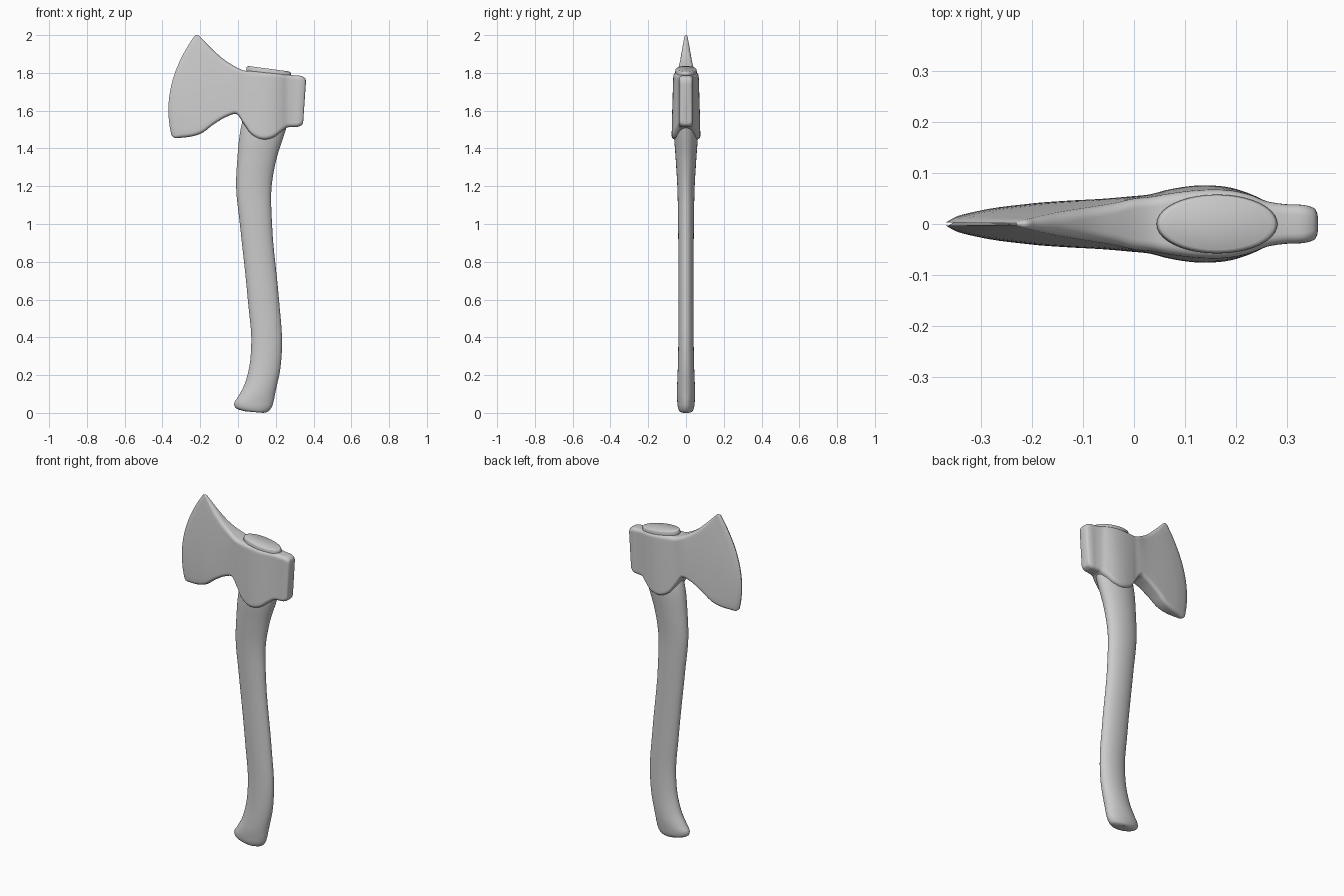
import bpy, bmesh, math

if "Cube" in bpy.data.objects:
    bpy.data.objects.remove(bpy.data.objects["Cube"])


def lerp(a, b, t):
    return a + (b - a) * t


def smooth_rows(rows, steps):
    """Spline through parameter rows, spaced by their distance."""
    n = len(rows)
    d = [max(math.dist(rows[i], rows[i + 1]), 1e-5) for i in range(n - 1)]
    slope = [[(b - a) / d[i] for a, b in zip(rows[i], rows[i + 1])] for i in range(n - 1)]
    tan = [slope[0]]
    for i in range(1, n - 1):
        k = d[i - 1] / (d[i - 1] + d[i])
        tan.append([lerp(a, b, k) for a, b in zip(slope[i - 1], slope[i])])
    tan.append(slope[-1])
    out = []
    for i in range(n - 1):
        for j in range(steps):
            t = j / steps
            h0, h1 = 2*t**3 - 3*t**2 + 1, t**3 - 2*t**2 + t
            h2, h3 = 3*t**2 - 2*t**3, t**3 - t**2
            out.append([h0*a + h1*d[i]*m + h2*b + h3*d[i]*q for a, m, b, q in
                        zip(rows[i], tan[i], rows[i + 1], tan[i + 1])])
    return out + [list(rows[-1])]


def loft(name, rings):
    bm = bmesh.new()
    loops = [[bm.verts.new(p) for p in ring] for ring in rings]
    n = len(loops[0])
    for a, b in zip(loops, loops[1:]):
        for i in range(n):
            j = (i + 1) % n
            bm.faces.new((a[i], a[j], b[j], b[i]))
    bm.faces.new(loops[0])
    bm.faces.new(loops[-1])
    bmesh.ops.recalc_face_normals(bm, faces=bm.faces[:])
    me = bpy.data.meshes.new(name)
    bm.to_mesh(me)
    bm.free()
    ob = bpy.data.objects.new(name, me)
    bpy.context.collection.objects.link(ob)
    bpy.ops.object.select_all(action='DESELECT')
    ob.select_set(True)
    bpy.context.view_layer.objects.active = ob
    bpy.ops.object.shade_smooth_by_angle(angle=math.radians(40))
    return ob


# Curved handle: left x, left z, right x, right z, half thickness
handle_rows = [
    (.04, .008, .135, .000, .028), (.0, .019, .163, .010, .038),
    (-.015, .030, .178, .030, .043), (-.020, .05, .188, .06, .046),
    (.0, .085, .196, .10, .048), (.03, .14, .207, .15, .047),
    (.055, .22, .222, .22, .044), (.07, .35, .233, .35, .041),
    (.052, .6, .217, .6, .040), (.01, 1.0, .18, 1.0, .042),
    (-.01, 1.2, .178, 1.2, .046), (-.003, 1.35, .205, 1.35, .055),
    (.01, 1.48, .247, 1.48, .063), (.03, 1.58, .27, 1.56, .060),
    (.045, 1.80, .28, 1.77, .057), (.045, 1.825, .28, 1.796, .057),
    (.048, 1.833, .277, 1.804, .055), (.056, 1.836, .269, 1.808, .051)]


def handle_ring(row, n=40):
    xl, zl, xr, zr, w = row
    ring = []
    for i in range(n):
        a = 2 * math.pi * i / n
        t = (1 + math.cos(a)) / 2
        ring.append((lerp(xl, xr, t), w * math.sin(a), lerp(zl, zr, t)))
    return ring


loft("handle", [handle_ring(r) for r in smooth_rows(handle_rows, 5)])

# Head, cutting edge to poll: bottom x, z, top x, z, bow, half thickness bottom, top
head_rows = [
    (-.353, 1.472, -.230, 1.996, .062, .003, .002),
    (-.337, 1.457, -.213, 2.000, .060, .014, .007),
    (-.295, 1.457, -.190, 1.980, .055, .026, .012),
    (-.200, 1.477, -.140, 1.930, .040, .040, .022),
    (-.125, 1.530, -.080, 1.875, .020, .046, .032),
    (-.055, 1.570, -.030, 1.842, .010, .050, .041),
    (-.010, 1.582, .000, 1.825, .0, .054, .049),
    (.030, 1.530, .035, 1.812, .0, .058, .053),
    (.070, 1.475, .070, 1.809, .0, .068, .059),
    (.135, 1.447, .135, 1.805, .0, .076, .066),
    (.190, 1.460, .190, 1.800, .0, .071, .065),
    (.230, 1.490, .230, 1.796, .0, .058, .056),
    (.262, 1.511, .262, 1.791, .0, .044, .044),
    (.290, 1.513, .295, 1.787, .0, .039, .039),
    (.325, 1.517, .340, 1.782, .0, .036, .036),
    (.340, 1.526, .355, 1.772, .0, .030, .030),
    (.345, 1.540, .360, 1.755, .0, .020, .020)]


def head_ring(row):
    bx, bz, tx, tz, bow, wb, wt = row
    length = math.hypot(tx - bx, tz - bz)
    rb, rt = min(.02, .9 * wb), min(.02, .9 * wt)
    arc = [math.pi / 2 * k / 5 for k in range(6)]
    half = [(rb * (1 - math.cos(a)) / length, rb * (1 - math.sin(a))) for a in arc]
    half += [(k / 11, 0) for k in range(1, 11)]
    half += [(1 - rt * (1 - math.cos(a)) / length, rt * (1 - math.sin(a))) for a in reversed(arc)]
    pts = []
    for t, inset in half:
        w = lerp(wb, wt, t ** 1.4) - inset
        pts.append((lerp(bx, tx, t) - bow * 4 * t * (1 - t), max(w, .0002), lerp(bz, tz, t)))
    return pts + [(x, -y, z) for x, y, z in reversed(pts)]


loft("axe_head", [head_ring(r) for r in smooth_rows(head_rows, 5)])
